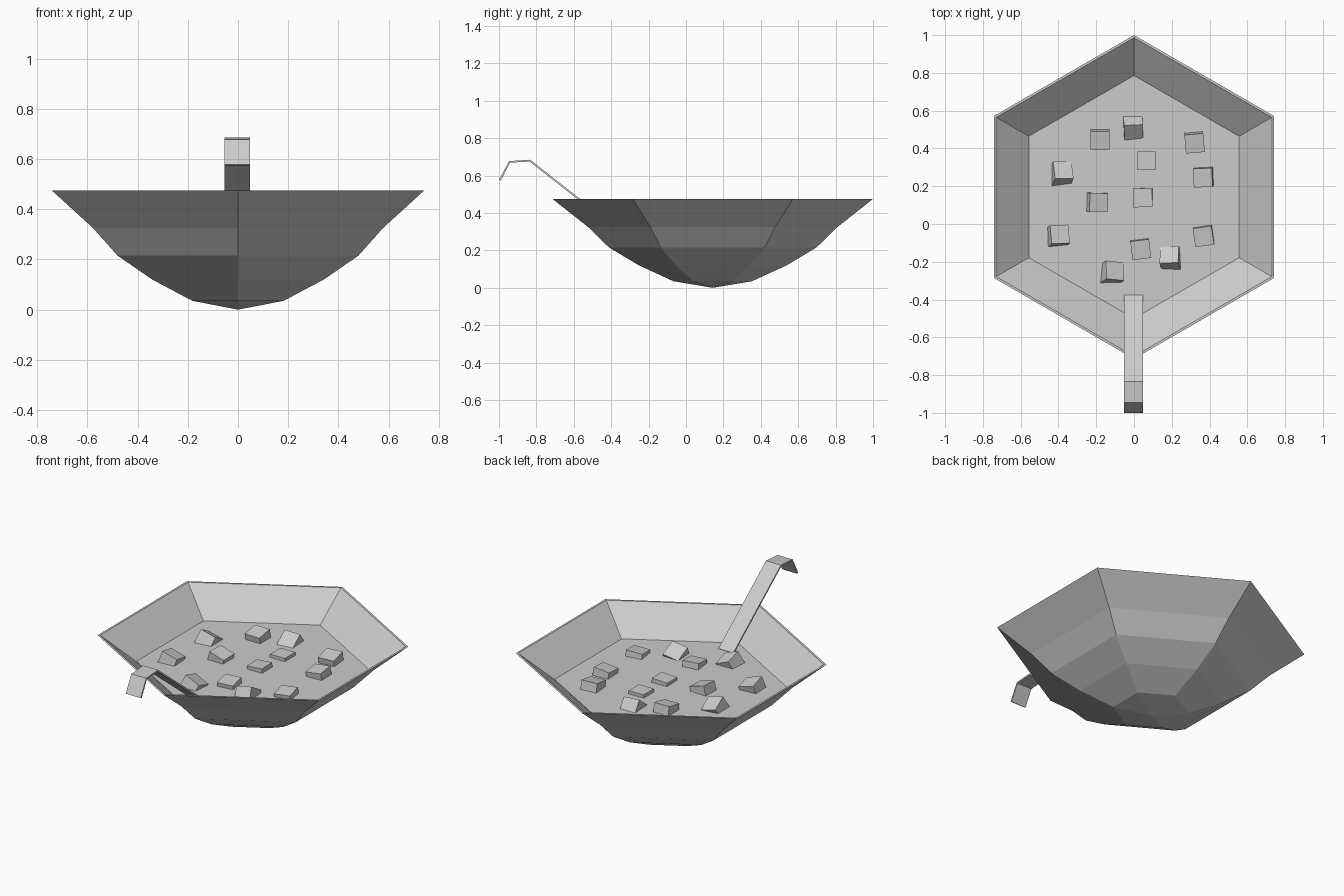
import bpy, bmesh, math
from mathutils import Euler, Vector

if "Cube" in bpy.data.objects:
    bpy.data.objects.remove(bpy.data.objects["Cube"])

CY = 0.143      # bowl centre in y
SOUP_Z = 0.325


def make(name, verts, faces):
    me = bpy.data.meshes.new(name)
    me.from_pydata(verts, [], faces)
    bm = bmesh.new()
    bm.from_mesh(me)
    bmesh.ops.recalc_face_normals(bm, faces=bm.faces)
    bm.to_mesh(me)
    bm.free()
    ob = bpy.data.objects.new(name, me)
    bpy.context.collection.objects.link(ob)
    return ob


def hex_ring(r, z):
    return [(r * math.cos(math.radians(30 + 60 * i)),
             CY + r * math.sin(math.radians(30 + 60 * i)), z) for i in range(6)]


# Hexagonal bowl: outer profile up to the rim, then the inner wall down
profile = [(0.21, 0.035), (0.395, 0.12), (0.554, 0.215), (0.667, 0.325),
           (0.857, 0.475), (0.843, 0.475), (0.645, 0.325), (0.54, 0.225),
           (0.385, 0.13), (0.2, 0.045)]
verts, faces = [], []
for r, z in profile:
    verts += hex_ring(r, z)
for k in range(len(profile) - 1):
    for i in range(6):
        a, b = k * 6 + i, k * 6 + (i + 1) % 6
        faces.append((a, b, b + 6, a + 6))
low, high = len(verts), len(verts) + 1
verts += [(0, CY, 0.0), (0, CY, 0.012)]
last = (len(profile) - 1) * 6
for i in range(6):
    j = (i + 1) % 6
    faces += [(low, j, i), (high, last + i, last + j)]
make("bowl", verts, faces)

# Soup surface
make("soup", hex_ring(0.643, SOUP_Z), [tuple(range(6))])

# Bent ladle handle: strip dipping into the soup, with a hook at the top
path = [(-0.995, 0.575), (-0.943, 0.673), (-0.835, 0.680), (-0.38, 0.323)]
verts = [(x, y, z) for y, z in path for x in (-0.053, 0.047)]
faces = [(2 * i, 2 * i + 1, 2 * i + 3, 2 * i + 2) for i in range(3)]
handle = make("ladle_handle", verts, faces)
mod = handle.modifiers.new("thickness", 'SOLIDIFY')
mod.thickness = 0.01
mod.offset = 0

# Floating chunks: x, y, centre height over the soup, tilt in degrees (x, y, z)
chunks = [
    (-0.005, 0.515, -0.012, 38, 3, 3),
    (-0.18, 0.45, -0.004, 10, 0, 0),
    (0.065, 0.335, -0.030, 0, 0, 0),
    (0.32, 0.435, -0.004, 10, 0, 5),
    (0.37, 0.25, -0.010, 6, -7, 2),
    (-0.385, 0.262, -0.006, -28, 14, 0),
    (-0.20, 0.115, -0.008, 2, 16, -1),
    (0.05, 0.14, -0.027, 1, -4, 1),
    (-0.405, -0.065, -0.005, -12, 16, 2),
    (0.035, -0.13, -0.020, 7, 0, 7),
    (0.195, -0.187, -0.010, -30, -10, 3),
    (0.37, -0.06, -0.022, 7, -4, 8),
    (-0.12, -0.26, -0.006, -18, 22, -6),
]
for n, (x, y, dz, rx, ry, rz) in enumerate(chunks):
    bpy.ops.mesh.primitive_cube_add(
        size=0.1, location=(x, y, SOUP_Z + dz),
        rotation=[math.radians(a) for a in (rx, ry, rz)])
    bpy.context.object.name = f"chunk_{n + 1}"
